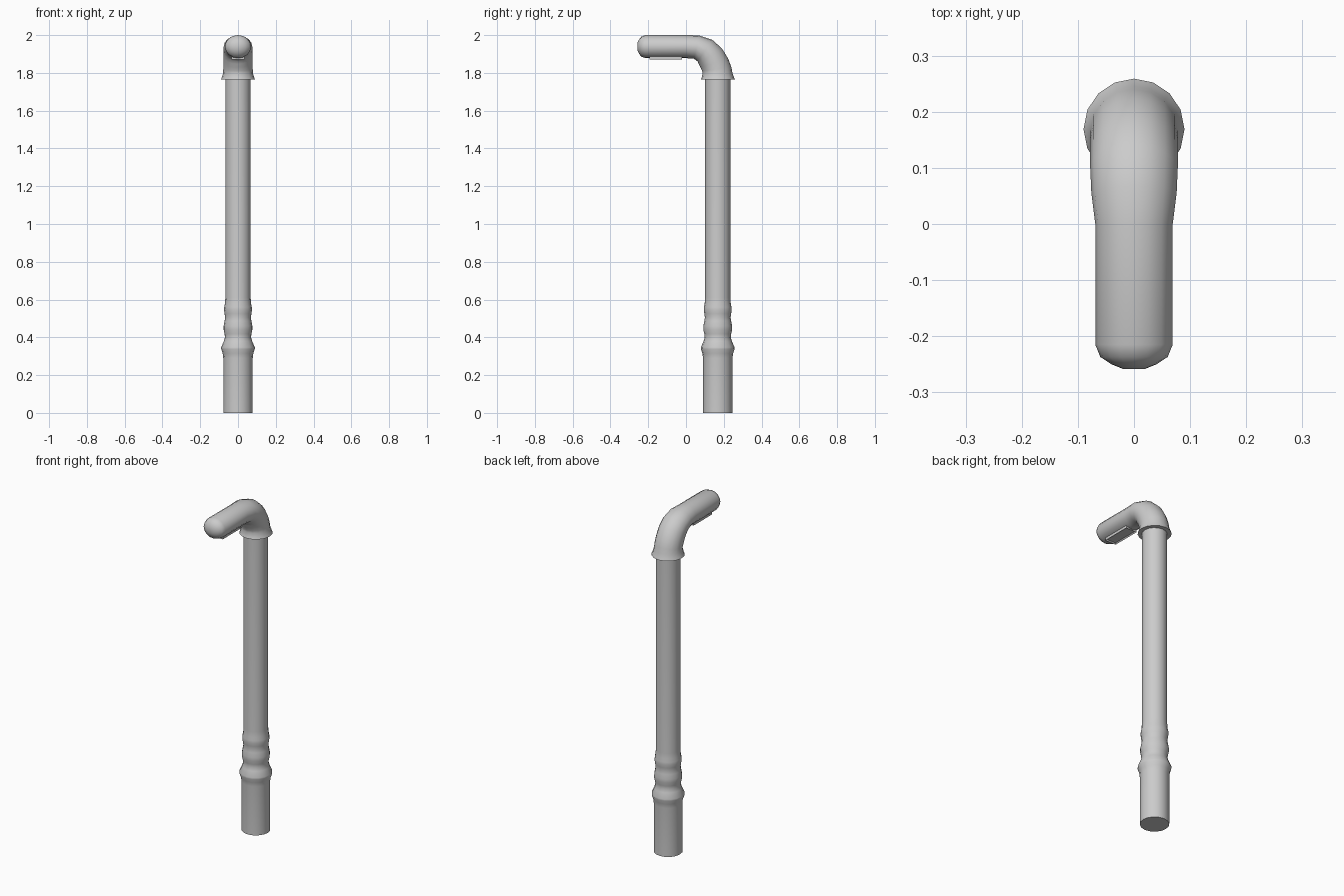
import bpy, bmesh
from math import sin, cos, pi, radians

if "Cube" in bpy.data.objects:
    bpy.data.objects.remove(bpy.data.objects["Cube"])

SIDES = 16


def finish(name, bm, angle=50):
    bmesh.ops.recalc_face_normals(bm, faces=bm.faces)
    mesh = bpy.data.meshes.new(name)
    bm.to_mesh(mesh)
    bm.free()
    ob = bpy.data.objects.new(name, mesh)
    bpy.context.collection.objects.link(ob)
    bpy.ops.object.select_all(action='DESELECT')
    ob.select_set(True)
    bpy.context.view_layer.objects.active = ob
    bpy.ops.object.shade_smooth_by_angle(angle=radians(angle))
    return ob


def sweep(name, stations):
    """Loft rings given as (y, z, tilt towards -y, half width, half depth)."""
    bm = bmesh.new()
    rings = []
    for y, z, tilt, rx, rn in stations:
        a = radians(tilt)
        rings.append([bm.verts.new((rx * cos(t), y + rn * sin(t) * cos(a), z + rn * sin(t) * sin(a)))
                      for t in (2 * pi * i / SIDES for i in range(SIDES))])
    for lo, hi in zip(rings, rings[1:]):
        for i in range(SIDES):
            j = (i + 1) % SIDES
            bm.faces.new((lo[i], lo[j], hi[j], hi[i]))
    bm.faces.new(rings[0])
    bm.faces.new(rings[-1])
    return finish(name, bm)


# Upright post with turned rings near the base: (radius, height)
profile = [(.078, 0), (.078, .29), (.081, .315), (.089, .338), (.089, .347), (.075, .38),
           (.069, .40), (.071, .418), (.076, .44), (.076, .46), (.071, .487), (.068, .505),
           (.071, .525), (.074, .545), (.073, .56), (.069, .58), (.067, .61), (.067, 1.79)]
sweep("post", [(.168, z, 0, r, r) for r, z in profile])

# Flared collar, elbow and rounded horizontal arm
sweep("lamp_arm", [
    (.169, 1.765, 0, .090, .090),
    (.169, 1.775, 0, .086, .086),
    (.167, 1.798, 0, .079, .079),
    (.163, 1.820, 7, .078, .078),
    (.150, 1.852, 17, .078, .077),
    (.129, 1.888, 34, .078, .074),
    (.100, 1.918, 56, .078, .069),
    (.055, 1.937, 78, .076, .063),
    (0, 1.939, 90, .069, .061),
    (-.215, 1.939, 90, .069, .061),
    (-.237, 1.939, 90, .060, .053),
    (-.250, 1.939, 90, .040, .035),
    (-.258, 1.939, 90, .020, .018),
])

# Framed light panel beneath the arm
bm = bmesh.new()
bmesh.ops.create_cube(bm, size=1)
for v in bm.verts:
    v.co = (v.co.x * .07, -.107 + v.co.y * .172, 1.889 + v.co.z * .034)
bm.normal_update()
bottom = [f for f in bm.faces if f.normal.z < -.9]
bmesh.ops.inset_region(bm, faces=bottom, thickness=.009)
bmesh.ops.translate(bm, verts=bottom[0].verts, vec=(0, 0, .006))
finish("light_panel", bm, 30)
